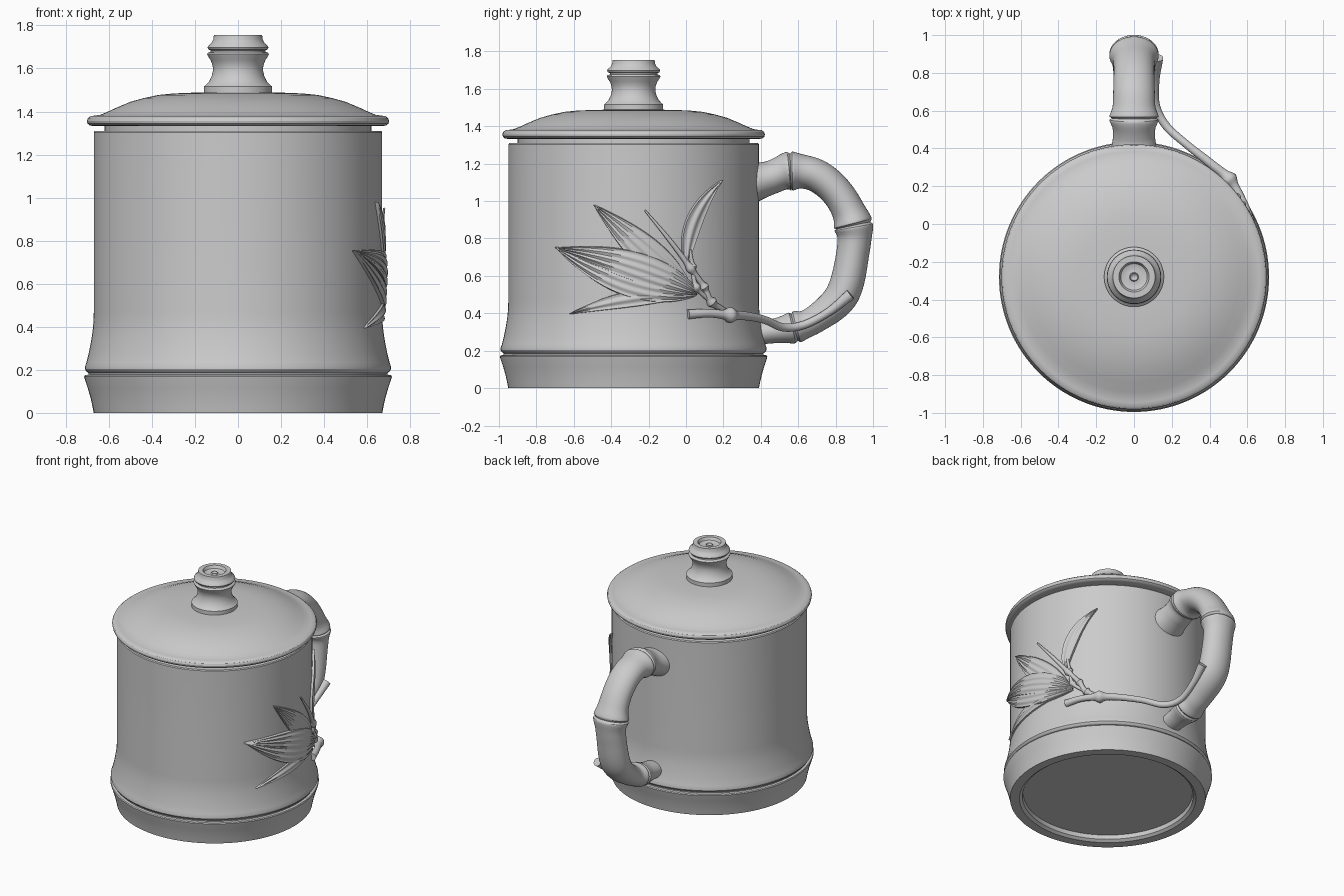
import bpy, bmesh
from math import sin, cos, pi, exp, sqrt, radians
from mathutils import Vector

AXIS_Y = -0.28          # centre line of the cup
SEG = 128


def make(name, verts, faces, fix_normals=True):
    me = bpy.data.meshes.new(name)
    me.from_pydata(verts, [], faces)
    bm = bmesh.new()
    bm.from_mesh(me)
    bmesh.ops.remove_doubles(bm, verts=bm.verts, dist=1e-5)
    if fix_normals:
        bmesh.ops.recalc_face_normals(bm, faces=bm.faces)
    bm.to_mesh(me)
    bm.free()
    me.shade_smooth()
    me.set_sharp_from_angle(angle=radians(32))
    ob = bpy.data.objects.new(name, me)
    bpy.context.collection.objects.link(ob)
    return ob


def lathe(name, profile):
    """Revolve (radius, z) points around the cup's centre line."""
    verts = [(r * cos(2 * pi * k / SEG), AXIS_Y + r * sin(2 * pi * k / SEG), z)
             for r, z in profile for k in range(SEG)]
    faces = []
    for i in range(len(profile) - 1):
        for k in range(SEG):
            a, b = i * SEG + k, i * SEG + (k + 1) % SEG
            faces.append((a, b, b + SEG, a + SEG))
    return make(name, verts, faces)


def spline(pts, u):
    """Catmull-Rom through points of any dimension."""
    i = min(int(u), len(pts) - 2)
    t = u - i
    p1, p2 = Vector(pts[i]), Vector(pts[i + 1])
    p0 = Vector(pts[i - 1]) if i else 2 * p1 - p2
    p3 = Vector(pts[i + 2]) if i + 2 < len(pts) else 2 * p2 - p1
    return 0.5 * (2 * p1 + (p2 - p0) * t + (2 * p0 - 5 * p1 + 4 * p2 - p3) * t * t
                  + (3 * p1 - p0 - 3 * p2 + p3) * t ** 3)


def sweep(name, pts, nodes=(), flare=0.0, spread=0.3, groove=0.0,
          side=(1, 0, 0), wide=1.0, sides=32, per=24):
    """Tube through (x, y, z, radius) points with bamboo joints at the node indices."""
    count = (len(pts) - 1) * per + 1
    verts, faces = [], []
    for s in range(count):
        u = s / per
        p = spline(pts, u)
        a, b = spline(pts, max(u - 0.02, 0)), spline(pts, min(u + 0.02, len(pts) - 1))
        tan = (b - a).to_3d().normalized()
        e1 = Vector(side)
        e1 = (e1 - tan * e1.dot(tan)).normalized()
        e2 = tan.cross(e1)
        r = p[3]
        for n in nodes:
            d = abs(u - n)
            r += flare * exp(-(d / spread) ** 2) - groove * exp(-(d / 0.045) ** 2)
        for k in range(sides):
            ang = 2 * pi * k / sides
            verts.append(p.to_3d() + e1 * (r * wide * cos(ang)) + e2 * (r * sin(ang)))
    for s in range(count - 1):
        for k in range(sides):
            a, b = s * sides + k, s * sides + (k + 1) % sides
            faces.append((a, b, b + sides, a + sides))
    faces += [tuple(range(sides)), tuple(range((count - 1) * sides, count * sides))]
    return make(name, verts, faces)


def on_wall(y, z, lift):
    """Point on the right side of the cup wall, raised by lift."""
    r = 0.67 + max(0.0, 0.42 - z) * 0.12 + lift
    d = y - AXIS_Y
    ang_r = 0.67 + max(0.0, 0.42 - z) * 0.12
    x = sqrt(max(ang_r ** 2 - d ** 2, 0.0))
    return Vector((x * r / ang_r, AXIS_Y + d * r / ang_r, z))


def leaf(name, base, ctrl, tip, width, lift, veins=2):
    """Pointed, ribbed leaf laid on the wall; base, ctrl and tip are (y, z)."""
    b, c, t = Vector(base), Vector(ctrl), Vector(tip)
    n, m = 36, 12
    verts, faces = [], []
    for i in range(n + 1):
        f = i / n
        p = b * (1 - f) ** 2 + c * 2 * f * (1 - f) + t * f * f
        tan = ((c - b) * (1 - f) + (t - c) * f).normalized()
        nor = Vector((-tan.y, tan.x))
        w = width / 2 * (0.06 * (1 - f) + sin(pi * f ** 0.85) ** 0.9 if 0 < f < 1 else 0.06 * (1 - f))
        for j in range(-m, m + 1):
            s = j / m
            q = p + nor * (w * s)
            h = lift + 0.006 * (1 - s * s) + 0.0035 * cos(2 * pi * veins * s)
            verts.append(on_wall(q.x, q.y, -0.006 if abs(j) == m else h))
    row = 2 * m + 1
    for i in range(n):
        for j in range(row - 1):
            a = i * row + j
            faces.append((a, a + row, a + row + 1, a + 1))
    return make(name, verts, faces, False)


# Cup: hollow, with a flared bamboo joint near the foot
lathe("cup_body", [
    (0, 0.045), (0.58, 0.045), (0.585, 0.015), (0.605, 0), (0.67, 0), (0.676, 0.03),
    (0.685, 0.07), (0.698, 0.115), (0.713, 0.16), (0.715, 0.168), (0.711, 0.175),
    (0.695, 0.178), (0.695, 0.186), (0.704, 0.192), (0.711, 0.203), (0.711, 0.215),
    (0.704, 0.235), (0.694, 0.275), (0.684, 0.325), (0.676, 0.375), (0.671, 0.425),
    (0.67, 0.47), (0.67, 1.303), (0.665, 1.31), (0.63, 1.31), (0.625, 1.303),
    (0.625, 0.16), (0.60, 0.12), (0, 0.12)])

# Lid with rounded rim and an inner flange
lathe("lid", [
    (0, 1.49), (0.2, 1.488), (0.3, 1.484), (0.37, 1.477), (0.44, 1.462), (0.5, 1.445),
    (0.56, 1.42), (0.61, 1.397), (0.64, 1.385), (0.665, 1.381), (0.685, 1.379),
    (0.697, 1.37), (0.702, 1.357), (0.699, 1.344), (0.688, 1.335), (0.67, 1.332),
    (0.62, 1.332), (0.62, 1.25), (0.59, 1.25), (0.59, 1.34), (0.45, 1.41), (0.25, 1.44), (0, 1.445)])

# Bamboo-stub knob with a hollowed top
lathe("lid_knob", [
    (0, 1.47), (0.158, 1.47), (0.158, 1.517), (0.15, 1.523), (0.134, 1.54), (0.122, 1.565),
    (0.116, 1.592), (0.118, 1.615), (0.127, 1.638), (0.14, 1.658), (0.144, 1.667),
    (0.138, 1.674), (0.127, 1.677), (0.127, 1.684), (0.137, 1.688), (0.142, 1.697),
    (0.138, 1.706), (0.123, 1.718), (0.115, 1.735), (0.112, 1.755), (0.08, 1.755),
    (0.07, 1.735), (0.045, 1.726), (0.024, 1.73), (0.02, 1.738), (0.014, 1.73), (0, 1.722)])

# Jointed bamboo handle
sweep("handle", [(0, y, z, r) for y, z, r in [
    (0.36, 1.10, 0.105), (0.45, 1.125, 0.09), (0.56, 1.16, 0.09), (0.70, 1.135, 0.088),
    (0.82, 1.03, 0.086), (0.895, 0.87, 0.09), (0.89, 0.71, 0.088), (0.835, 0.50, 0.09),
    (0.70, 0.375, 0.076), (0.58, 0.325, 0.07), (0.36, 0.29, 0.06)]],
    nodes=(2, 5, 9), flare=0.016, groove=0.012, wide=1.25, sides=40, per=32)

# Branch running from the cup wall onto the handle
sweep("branch", [
    (0.615, 0.01, 0.395, 0.026), (0.575, 0.12, 0.40, 0.022), (0.505, 0.235, 0.39, 0.025),
    (0.40, 0.325, 0.385, 0.023), (0.28, 0.42, 0.365, 0.021), (0.17, 0.52, 0.325, 0.022),
    (0.115, 0.63, 0.338, 0.022), (0.113, 0.76, 0.405, 0.022), (0.125, 0.88, 0.50, 0.03)],
    nodes=(2,), flare=0.018, spread=0.2, side=(0, 0, 1), sides=20, per=12)

# Thin twigs rising from the branch
def twig(name, yz_r, nodes):
    sweep(name, [(*on_wall(y, z, 0.012), r) for y, z, r in yz_r],
          nodes=nodes, flare=0.011, spread=0.14, sides=14, per=14)

twig("main_twig", [(0.22, 0.40, 0.014), (0.13, 0.46, 0.018), (0.09, 0.54, 0.016),
                   (0.02, 0.64, 0.015), (-0.09, 0.79, 0.012), (-0.22, 0.95, 0.005)], (1, 2, 3))
twig("side_twig", [(0.14, 0.45, 0.012), (0.05, 0.54, 0.012), (0.03, 0.65, 0.011),
                   (0.015, 0.74, 0.009)], (1, 2))

# Leaves
leaf("leaf_right", (0.0, 0.66), (0.0, 0.92), (0.185, 1.11), 0.085, 0.012, 1)
leaf("leaf_upper", (0.03, 0.51), (-0.21, 0.72), (-0.49, 0.98), 0.17, 0.008)
leaf("leaf_lower", (0.03, 0.50), (-0.32, 0.50), (-0.62, 0.395), 0.085, 0.008, 1)
leaf("leaf_middle", (0.05, 0.50), (-0.34, 0.53), (-0.69, 0.755), 0.16, 0.013)
leaf("leaf_main", (0.05, 0.51), (-0.22, 0.67), (-0.69, 0.75), 0.16, 0.017)
